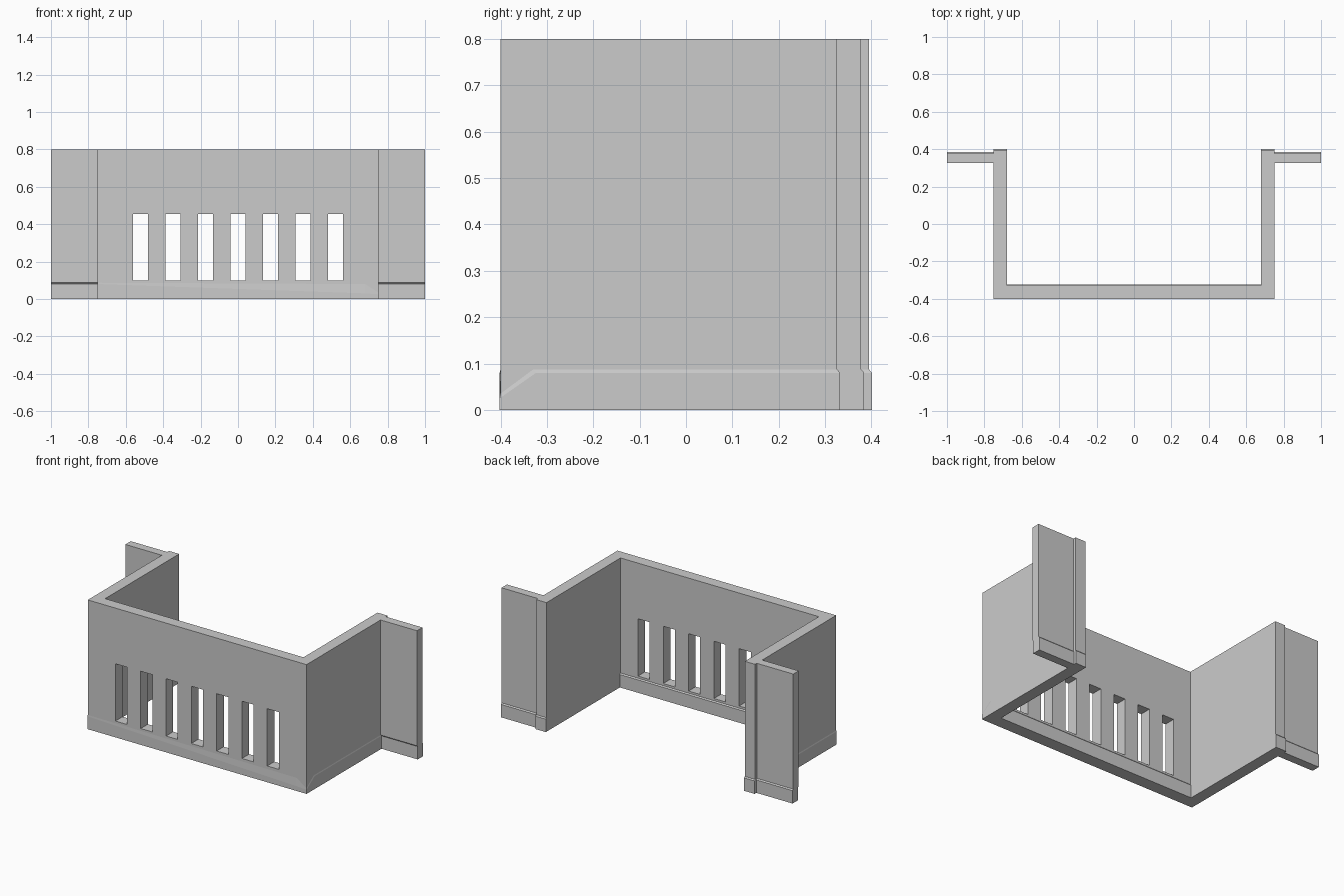
import bpy, bmesh
from mathutils import Matrix, Vector

if "Cube" in bpy.data.objects:
    bpy.data.objects.remove(bpy.data.objects["Cube"])

# Plan outline of one half (right side), from front corner round to inner corner
half = [(0.75, -0.4), (0.75, 0.325), (1, 0.325), (1, 0.378), (0.75, 0.378),
        (0.75, 0.395), (0.68, 0.395), (0.68, -0.33)]
left = [(-x, y) for x, y in reversed(half)]
# extra points around the worn front right corner
outline = [(0.68, -0.4), half[0], (0.75, -0.33)] + half[1:] + left

# Step heights at the worn corner: (skirting top, wall bottom)
worn = {(0.68, -0.4): (0.03, 0.08), (0.75, -0.4): (0.025, 0.035)}


def base_xy(x, y):
    """Skirting outline: slightly proud of the wall."""
    dx = 0.002 * (1 if x > 0 else -1) if abs(x) == 0.75 else 0
    return x + dx, y + (-0.002 if y == -0.4 else 0.0065)


def make_object(name, bm):
    bmesh.ops.recalc_face_normals(bm, faces=bm.faces)
    mesh = bpy.data.meshes.new(name)
    bm.to_mesh(mesh)
    bm.free()
    obj = bpy.data.objects.new(name, mesh)
    bpy.context.collection.objects.link(obj)
    return obj


# Wall with skirting: four stacked rings, bridged and capped
bm = bmesh.new()
rings = [[], [], [], []]
for p in outline:
    low, high = worn.get(p, (0.08, 0.087))
    b = base_xy(*p)
    for ring, co in zip(rings, [(*b, 0), (*b, low), (*p, high), (*p, 0.8)]):
        ring.append(bm.verts.new(co))
n = len(outline)
for a, b in zip(rings, rings[1:]):
    for i in range(n):
        j = (i + 1) % n
        bm.faces.new((a[i], a[j], b[j], b[i]))
bm.faces.new(rings[0][::-1])
bm.faces.new(rings[-1])
wall = make_object("bay_wall", bm)

# Seven slots through the front wall
bm = bmesh.new()
for i in range(-3, 4):
    m = Matrix.Translation((i * 0.1735, -0.365, 0.2775)) @ Matrix.Diagonal(Vector((0.08, 0.3, 0.355, 1)))
    bmesh.ops.create_cube(bm, size=1, matrix=m)
cutter = make_object("slot_cutter", bm)
cutter.hide_render = True
cutter.hide_set(True)

mod = wall.modifiers.new("slots", 'BOOLEAN')
mod.operation = 'DIFFERENCE'
mod.solver = 'EXACT'
mod.object = cutter
bpy.context.view_layer.objects.active = wall
wall.select_set(True)
bpy.ops.object.modifier_apply(modifier=mod.name)
bpy.data.objects.remove(cutter)
